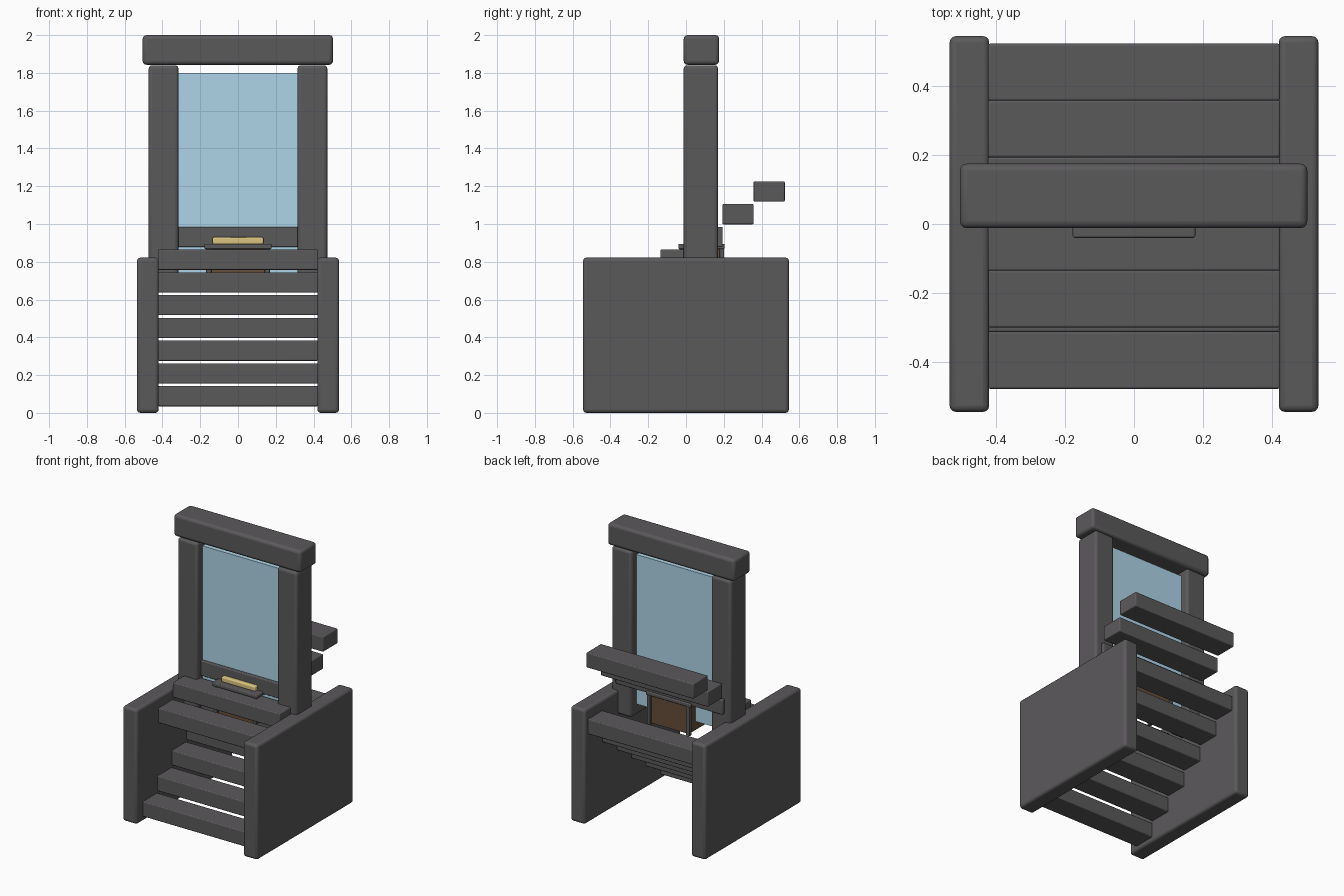
import bpy

if "Cube" in bpy.data.objects:
    bpy.data.objects.remove(bpy.data.objects["Cube"])


def material(name, rgb):
    m = bpy.data.materials.new(name)
    m.diffuse_color = (*rgb, 1)
    m.use_nodes = True
    m.node_tree.nodes["Principled BSDF"].inputs["Base Color"].default_value = m.diffuse_color
    return m


STONE = material("dark_stone", (0.105, 0.1, 0.105))
GLASS = material("pale_blue", (0.42, 0.66, 0.8))
WOOD = material("brown_wood", (0.13, 0.075, 0.04))
GOLD = material("gold", (0.72, 0.56, 0.22))


def box(name, x, y, z, mat=STONE, bevel=0.012):
    """Bevelled block given (min, max) on each axis."""
    bpy.ops.mesh.primitive_cube_add(size=1)
    ob = bpy.context.object
    ob.name = name
    ob.location = [(a + b) / 2 for a, b in (x, y, z)]
    ob.scale = [b - a for a, b in (x, y, z)]
    bpy.ops.object.transform_apply(location=False, rotation=False, scale=True)
    ob.data.materials.append(mat)
    if bevel:
        mod = ob.modifiers.new("bevel", "BEVEL")
        mod.width = bevel
        mod.segments = 3
        bpy.ops.object.shade_smooth_by_angle()
    return ob


# Side walls and door posts
for side, s in (("left", -1), ("right", 1)):
    box(side + "_wall", sorted((s * 0.42, s * 0.535)), (-0.545, 0.545), (0, 0.822), bevel=0.018)
    box(side + "_post", sorted((s * 0.315, s * 0.473)), (-0.012, 0.17), (0.65, 1.84), bevel=0.018)

# Lintel and glowing pane
box("lintel", (-0.505, 0.503), (-0.012, 0.175), (1.843, 2.0), bevel=0.02)
box("portal_pane", (-0.318, 0.318), (0.05, 0.112), (0.73, 1.8), GLASS, 0)

# Two parallel flights of steps
for flight, count, y0, z0 in (("lower", 6, -0.478, 0.035), ("upper", 5, -0.3, 0.637)):
    for i in range(count):
        y, z = y0 + i * 0.1645, z0 + i * 0.1205
        box(f"{flight}_step_{i + 1}", (-0.424, 0.424), (y, y + 0.165), (z, z + 0.107), bevel=0.006)

# Chest under the doorway: body, corner posts, lid and gold top
box("chest_body", (-0.155, 0.155), (-0.02, 0.19), (0.67, 0.875), WOOD, 0)
for x in (-0.155, 0.155):
    for y in (-0.022, 0.19):
        box("chest_corner_post", (x - 0.014, x + 0.014), (y - 0.012, y + 0.012), (0.66, 0.875), bevel=0.004)
box("chest_lid", (-0.178, 0.178), (-0.04, 0.205), (0.868, 0.895), bevel=0.006)
box("gold_bar", (-0.135, 0.135), (0.0, 0.16), (0.893, 0.93), GOLD, 0.008)
